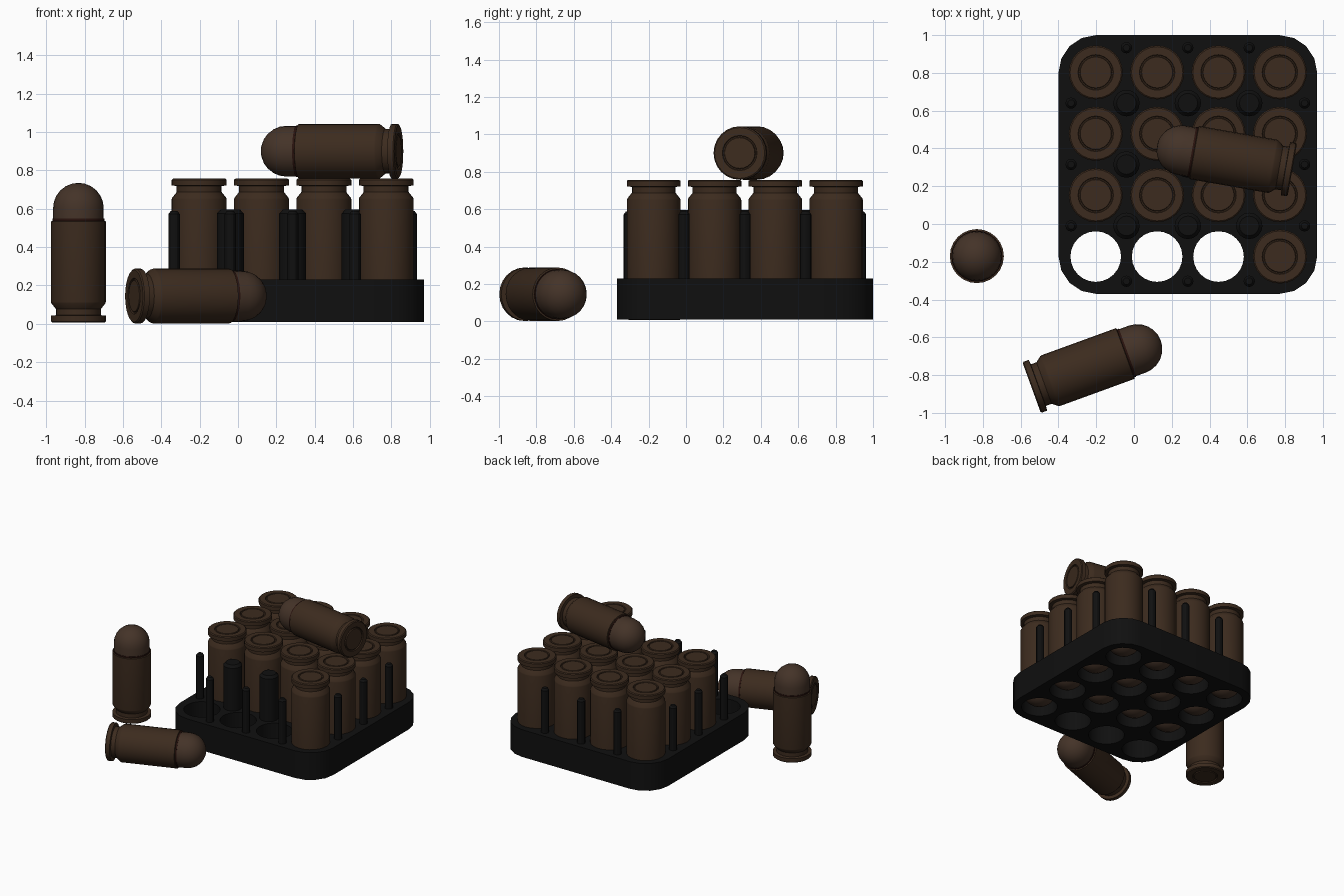
import bpy, bmesh, math
from mathutils import Matrix, Vector

if "Cube" in bpy.data.objects:
    bpy.data.objects.remove(bpy.data.objects["Cube"])

def material(name, col):
    m = bpy.data.materials.new(name)
    m.diffuse_color = (*col, 1)
    m.use_nodes = True
    m.node_tree.nodes["Principled BSDF"].inputs["Base Color"].default_value = m.diffuse_color
    return m

BRASS = material("case_brown", (0.045, 0.024, 0.013))
COPPER = material("tip_brown", (0.058, 0.033, 0.021))
CRIMP = material("crimp_red", (0.022, 0.006, 0.004))
BLACK = material("tray_black", (0.005, 0.005, 0.005))

def lathe(name, profile, mat, sides=24):
    """Revolve (radius, height) points around z; radius 0 closes to a pole."""
    bm = bmesh.new()
    rings = []
    for r, z in profile:
        n = 1 if r == 0 else sides
        rings.append([bm.verts.new((r * math.cos(2 * math.pi * i / sides),
                                    r * math.sin(2 * math.pi * i / sides), z)) for i in range(n)])
    for a, b in zip(rings, rings[1:]):
        for i in range(sides):
            j = (i + 1) % sides
            if len(a) == 1:
                bm.faces.new((a[0], b[j], b[i]))
            elif len(b) == 1:
                bm.faces.new((a[i], a[j], b[0]))
            else:
                bm.faces.new((a[i], a[j], b[j], b[i]))
    me = bpy.data.meshes.new(name)
    bm.to_mesh(me)
    bm.free()
    me.materials.append(mat)
    return me

def place(name, mesh, matrix):
    ob = bpy.data.objects.new(name, mesh)
    ob.matrix_world = matrix
    bpy.context.collection.objects.link(ob)
    return ob

# Round: case with grooved head, crimp ring and domed tip (base at z = 0)
R, RT, LENGTH = 0.143, 0.132, 0.728
case_mesh = lathe("case", [(0, 0), (0.082, 0), (0.085, 0.008), (0.091, 0.008), (0.094, 0),
                           (0.136, 0), (R, 0.006), (R, 0.036), (0.117, 0.038), (0.117, 0.07),
                           (0.141, 0.1), (R, 0.108), (R, 0.527), (0.134, 0.53), (0, 0.53)], BRASS)
ring_mesh = lathe("crimp_ring", [(0, 0.525), (0.135, 0.525), (0.135, 0.541), (0, 0.541)], CRIMP)
dome = [(RT * math.cos(math.radians(a)), 0.596 + RT * math.sin(math.radians(a)))
        for a in (0, 15, 30, 45, 60, 75)]
tip_mesh = lathe("tip", [(0, 0.535), (RT, 0.535)] + dome + [(0, LENGTH)], COPPER)

def cartridge(name, matrix):
    for part, me in (("case", case_mesh), ("crimp_ring", ring_mesh), ("tip", tip_mesh)):
        place(f"{name}_{part}", me, matrix)

def lying(base, angle):
    return (Matrix.Translation(base) @ Matrix.Rotation(math.radians(angle), 4, 'Z')
            @ Matrix.Rotation(math.pi / 2, 4, 'Y'))

# Loose rounds: one standing, one on the ground, one on top of the tray
cartridge("standing_round", Matrix.Translation((-0.832, -0.17, 0.007)))
cartridge("ground_round", lying((-0.542, -0.866, 0.145), 20))
cartridge("top_round", lying((0.838, 0.287, 0.9), 170))

# Tray: rounded square outline with sixteen holes
CX, CY, HALF, PITCH = 0.285, 0.315, 0.685, 0.325
slots = [(k - 1.5) * PITCH for k in range(4)]
gaps = [(k - 1) * PITCH for k in range(3)]
curve = bpy.data.curves.new("tray", 'CURVE')
curve.dimensions = '2D'
curve.fill_mode = 'BOTH'
curve.extrude = 0.11

def outline(points):
    s = curve.splines.new('POLY')
    s.points.add(len(points) - 1)
    for p, (x, y) in zip(s.points, points):
        p.co = (x, y, 0, 1)
    s.use_cyclic_u = True

corner = 0.2
edge = []
for q in range(4):
    mid = math.pi / 4 + q * math.pi / 2
    ox = math.copysign(HALF - corner, math.cos(mid))
    oy = math.copysign(HALF - corner, math.sin(mid))
    for k in range(5):
        a = q * math.pi / 2 + k * math.pi / 8
        edge.append((ox + corner * math.cos(a), oy + corner * math.sin(a)))
outline(edge)
for x in slots:
    for y in slots:
        outline([(x + 0.134 * math.cos(k * math.pi / 12), y + 0.134 * math.sin(k * math.pi / 12))
                 for k in range(24)])
tray = place("tray", curve, Matrix.Translation((CX, CY, 0.12)))
curve.materials.append(BLACK)
bpy.context.view_layer.objects.active = tray
tray.select_set(True)
bpy.ops.object.convert(target='MESH')

# Inverted rounds in the tray; three front slots stay empty
for i, x in enumerate(slots):
    for j, y in enumerate(slots):
        if j > 0 or i == 3:
            cartridge(f"tray_round_{i}_{j}", Matrix.Translation((CX + x, CY + y, 0.757))
                      @ Matrix.Rotation(math.pi, 4, 'X'))

# Divider posts: thick between the slots, thin along the four edges
thick = lathe("thick_post", [(0, 0.2), (0.07, 0.2), (0.07, 0.575), (0.052, 0.595), (0, 0.595)], BLACK, 16)
thin = lathe("thin_post", [(0, 0.2), (0.03, 0.2), (0.03, 0.572), (0.018, 0.588), (0, 0.588)], BLACK, 12)
for g in gaps:
    for h in gaps:
        place("thick_post", thick, Matrix.Translation((CX + g, CY + h, 0)))
    for s in (-1, 1):
        place("thin_post", thin, Matrix.Translation((CX + g, CY + s * 0.618, 0)))
        place("thin_post", thin, Matrix.Translation((CX + s * 0.618, CY + g, 0)))

# Smooth shading with sharp edges kept
bpy.ops.object.select_all(action='SELECT')
bpy.ops.object.shade_smooth_by_angle(angle=math.radians(30))
